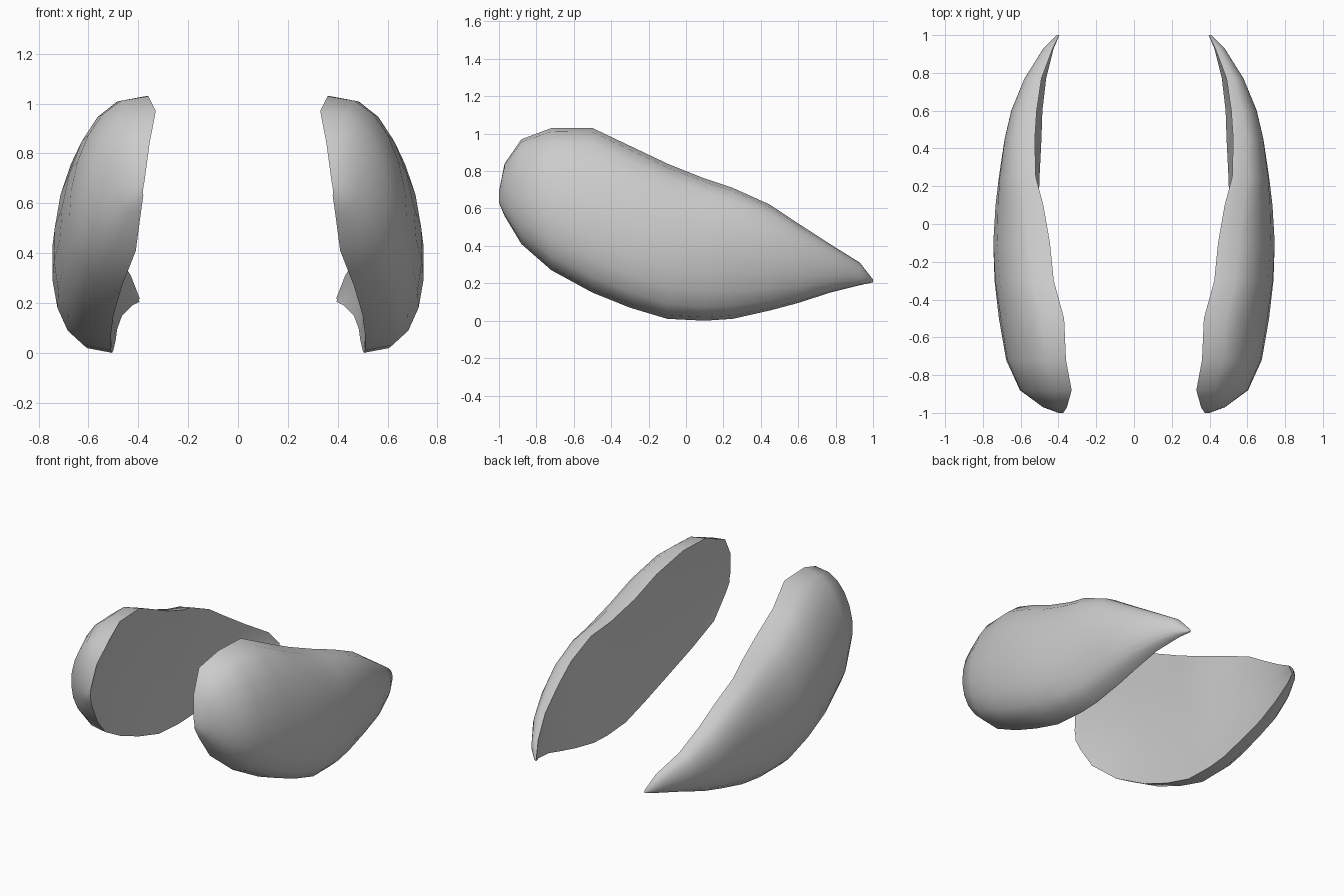
import bpy, bmesh, math

if "Cube" in bpy.data.objects:
    bpy.data.objects.remove(bpy.data.objects["Cube"])

# Cross-sections along y: y, z top, z bottom, x top rim, x bottom rim, x outermost
STATIONS = [
    (-1.00, .69, .63, .375, .38, .40),
    (-.97, .84, .56, .355, .39, .48),
    (-.88, .97, .41, .33, .41, .60),
    (-.72, 1.03, .27, .36, .465, .67),
    (-.50, 1.03, .15, .37, .50, .705),
    (-.30, .935, .07, .425, .51, .735),
    (-.10, .84, .01, .445, .51, .745),
    (.10, .76, .00, .48, .505, .733),
    (.25, .71, .01, .52, .50, .715),
    (.45, .62, .055, .525, .49, .685),
    (.60, .52, .095, .515, .485, .65),
    (.77, .41, .15, .49, .465, .58),
    (.93, .31, .19, .43, .425, .48),
    (1.00, .22, .205, .395, .395, .41),
]
OUT, INN = 10, 4     # segments around the outer bulge and the inner face


def section(y, zt, zb, xt, xb, xo):
    pts = []
    # Rounded outer side, top rim to bottom rim
    for i in range(OUT + 1):
        a = math.pi * i / OUT
        u = (1 - math.cos(a)) / 2
        rim = xt + (xb - xt) * u
        bulge = xo - (xt + xb) / 2
        pts.append((rim + bulge * max(math.sin(a), 0) ** 0.75, y, zt + (zb - zt) * u))
    # Slightly hollow inner side, bottom rim back to top rim
    for i in range(1, INN):
        u = 1 - i / INN
        hollow = 0.12 * (xo - (xt + xb) / 2) * math.sin(math.pi * u)
        pts.append((xt + (xb - xt) * u + hollow, y, zt + (zb - zt) * u))
    return pts


def make_shell(name, side):
    bm = bmesh.new()
    rings = [[bm.verts.new((side * x, y, z)) for x, y, z in section(*s)] for s in STATIONS]
    n = len(rings[0])
    for a, b in zip(rings, rings[1:]):
        for i in range(n):
            j = (i + 1) % n
            bm.faces.new((a[i], a[j], b[j], b[i]))
    # Close the blunt front and the pointed tip
    bm.faces.new(rings[0])
    bm.faces.new(rings[-1])
    bmesh.ops.recalc_face_normals(bm, faces=bm.faces)
    mesh = bpy.data.meshes.new(name)
    bm.to_mesh(mesh)
    bm.free()
    ob = bpy.data.objects.new(name, mesh)
    bpy.context.collection.objects.link(ob)
    bpy.ops.object.select_all(action='DESELECT')
    ob.select_set(True)
    bpy.context.view_layer.objects.active = ob
    bpy.ops.object.shade_smooth_by_angle(angle=math.radians(60))


# Matching pair of curved shells
make_shell("right_shell", 1)
make_shell("left_shell", -1)
